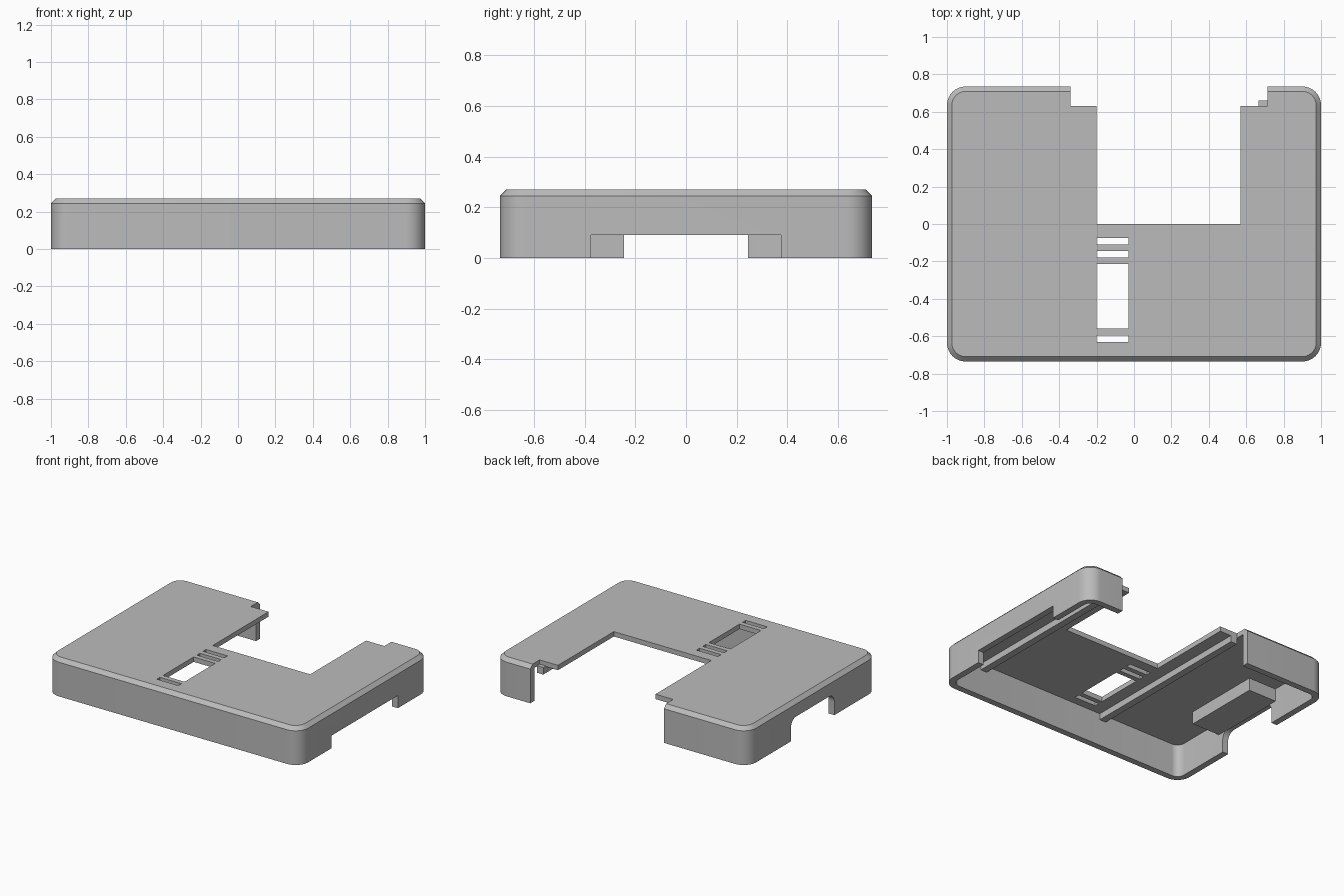
import bpy, bmesh, math
from mathutils import Vector

default_cube = bpy.data.objects.get("Cube")
if default_cube:
    bpy.data.objects.remove(default_cube, do_unlink=True)

HX, HY, TOP = 1.0, 0.735, 0.27
WALL, CHAMFER, RADIUS, CEILING = 0.045, 0.026, 0.1, 0.235

grey = bpy.data.materials.new("plain grey plastic")
grey.use_nodes = True
colour = (0.5, 0.5, 0.5, 1)
grey.diffuse_color = colour
grey.node_tree.nodes["Principled BSDF"].inputs["Base Color"].default_value = colour


def make_object(name, bm):
    bmesh.ops.recalc_face_normals(bm, faces=bm.faces)
    mesh = bpy.data.meshes.new(name)
    bm.to_mesh(mesh)
    bm.free()
    mesh.materials.append(grey)
    obj = bpy.data.objects.new(name, mesh)
    bpy.context.collection.objects.link(obj)
    return obj


def rounded_block(name, levels, segments=10):
    """Stack of rounded rectangles; levels are (inset, z) pairs."""
    bm = bmesh.new()
    rings = []
    for inset, z in levels:
        r = RADIUS - inset
        ring = []
        for q, (sx, sy) in enumerate(((1, 1), (-1, 1), (-1, -1), (1, -1))):
            for i in range(segments + 1):
                a = math.pi / 2 * (q + i / segments)
                ring.append(bm.verts.new((sx * (HX - RADIUS) + r * math.cos(a),
                                          sy * (HY - RADIUS) + r * math.sin(a), z)))
        rings.append(ring)
    for low, high in zip(rings, rings[1:]):
        for i in range(len(low)):
            j = (i + 1) % len(low)
            bm.faces.new((low[i], low[j], high[j], high[i]))
    bm.faces.new(rings[0])
    bm.faces.new(rings[-1])
    return make_object(name, bm)


def box(name, x, y, z, round_top=0):
    """Box from ranges; round_top fillets the upper edges running along x."""
    bm = bmesh.new()
    bmesh.ops.create_cube(bm, size=1)
    for v in bm.verts:
        v.co = Vector([(r[0] + r[1]) / 2 + c * (r[1] - r[0])
                       for r, c in zip((x, y, z), v.co)])
    if round_top:
        edges = [e for e in bm.edges
                 if all(abs(v.co.z - z[1]) < 1e-5 for v in e.verts)
                 and abs(e.verts[0].co.x - e.verts[1].co.x) > 1e-4]
        bmesh.ops.bevel(bm, geom=edges, offset=round_top, segments=8,
                        profile=0.5, affect='EDGES')
    return make_object(name, bm)


def cut(target, cutter):
    cutter.hide_render = True
    mod = target.modifiers.new("cut", 'BOOLEAN')
    mod.operation, mod.solver, mod.object = 'DIFFERENCE', 'EXACT', cutter
    bpy.context.view_layer.objects.active = target
    bpy.ops.object.modifier_apply(modifier=mod.name)
    bpy.data.objects.remove(cutter, do_unlink=True)


# Hollow shell, open underneath, with a chamfered top rim
shell = rounded_block("cover_shell", [(0, 0), (0, TOP - CHAMFER), (CHAMFER, TOP)])
cut(shell, rounded_block("cavity", [(WALL, -0.1), (WALL, CEILING)]))

# Rear notch and the wider gap in the back wall
through = (-0.2, 0.5)
cut(shell, box("rear_notch", (-0.2, 0.57), (0, 1), through))
cut(shell, box("back_wall_gap", (-0.34, 0.715), (0.63, 1), through))

# Window and narrow slots in the top plate
for y in ((-0.11, -0.075), (-0.18, -0.145), (-0.56, -0.215), (-0.63, -0.595)):
    cut(shell, box("slot", (-0.2, -0.03), y, through))

# Side openings: square on one side, arched on the other
cut(shell, box("square_opening", (0.9, 1.1), (-0.375, 0.375), (-0.1, 0.09)))
cut(shell, box("arched_opening", (-1.1, -0.9), (-0.245, 0.245), (-0.1, 0.155), 0.06))

# Stiffening rails and port block under the top plate
for name, x in (("left_rail", (0.665, 0.715)), ("right_rail", (-0.34, -0.29))):
    box(name, x, (-HY + WALL, 0.66 if name == "left_rail" else 0.63), (0.19, CEILING + 0.005))
box("port_block", (-HX + WALL - 0.005, -0.735), (-0.285, 0.285), (0.145, CEILING + 0.005))

# Smooth the rounded corners, keep every crease sharp
bpy.ops.object.select_all(action='DESELECT')
shell.select_set(True)
bpy.context.view_layer.objects.active = shell
bpy.ops.object.shade_smooth_by_angle(angle=math.radians(30))
